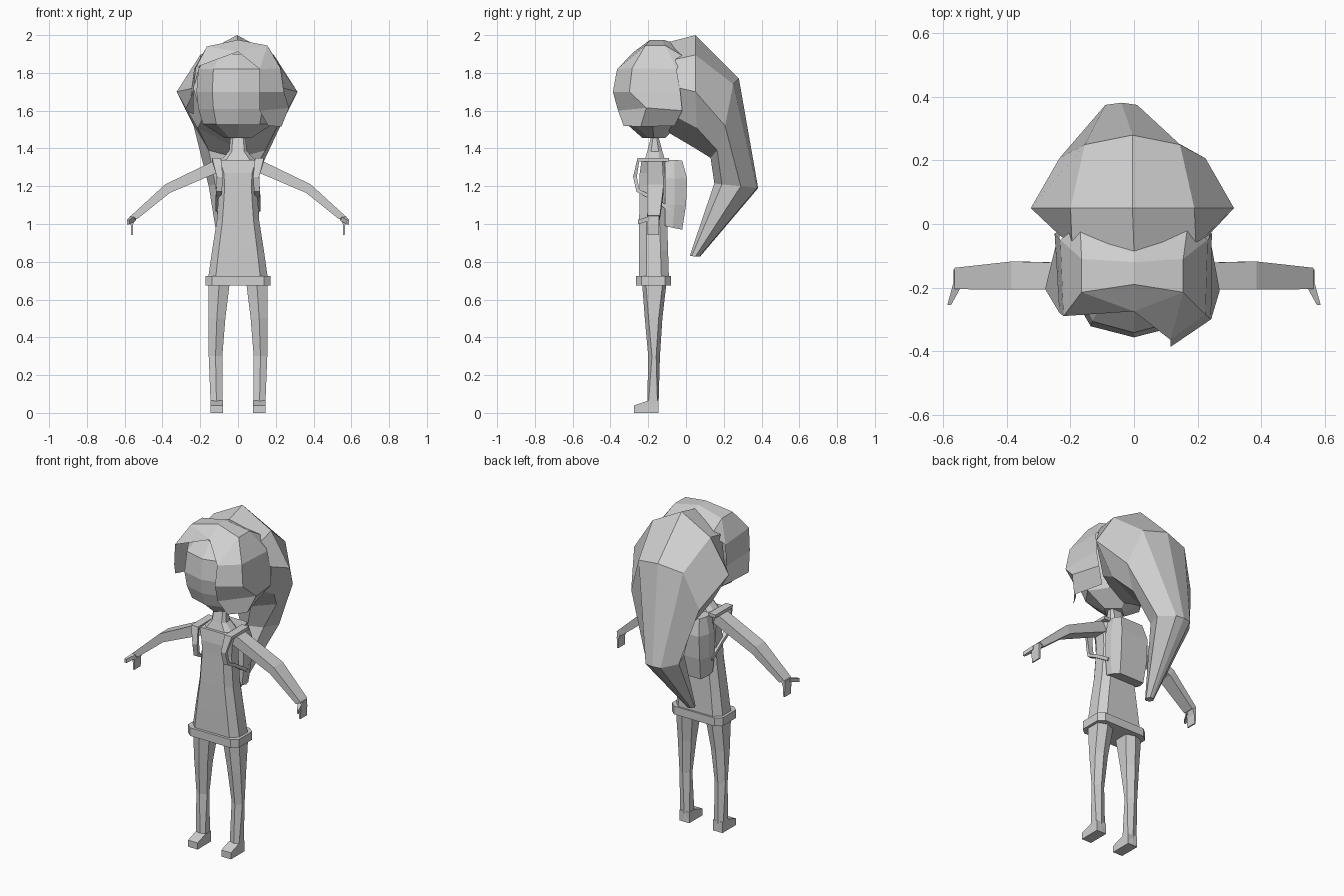
import bpy, bmesh
from mathutils import Vector

grey = bpy.data.materials.new("plain grey")
grey.diffuse_color = (0.63, 0.63, 0.63, 1)


def finish(name, bm):
    bmesh.ops.remove_doubles(bm, verts=bm.verts, dist=0.0005)
    bmesh.ops.recalc_face_normals(bm, faces=bm.faces)
    me = bpy.data.meshes.new(name)
    bm.to_mesh(me)
    bm.free()
    me.materials.append(grey)
    ob = bpy.data.objects.new(name, me)
    bpy.context.collection.objects.link(ob)
    return ob


def loft(name, rings, side=1, caps=True):
    """Skin closed rings of equal length; side=-1 flips x."""
    bm = bmesh.new()
    rows = [[bm.verts.new((p[0] * side, p[1], p[2])) for p in r] for r in rings]
    n = len(rows[0])
    for a, b in zip(rows, rows[1:]):
        for i in range(n):
            j = (i + 1) % n
            bm.faces.new((a[i], a[j], b[j], b[i]))
    if caps:
        bm.faces.new(rows[0])
        bm.faces.new(rows[-1])
    return finish(name, bm)


def chamfered(z, hx, yf, yb, cx, cy):
    """Horizontal rectangle with cut corners."""
    return [(-hx + cx, yf, z), (hx - cx, yf, z), (hx, yf + cy, z), (hx, yb - cy, z),
            (hx - cx, yb, z), (-hx + cx, yb, z), (-hx, yb - cy, z), (-hx, yf + cy, z)]


def leg_ring(z, xi, xo, yf, yb, c=0.02):
    m = (xi + xo) / 2
    return [(xi, yf + c, z), (m, yf, z), (xo, yf + c, z),
            (xo, yb - c, z), (m, yb, z), (xi, yb - c, z)]


# dress and its hem band
loft("dress", [chamfered(*r) for r in (
    (0.70, 0.16, -0.25, -0.09, 0.04, 0.04), (0.86, 0.137, -0.25, -0.095, 0.035, 0.04),
    (1.02, 0.112, -0.248, -0.10, 0.03, 0.04), (1.20, 0.10, -0.245, -0.10, 0.03, 0.04),
    (1.27, 0.105, -0.245, -0.10, 0.03, 0.04), (1.34, 0.125, -0.235, -0.10, 0.03, 0.03))])
loft("hem_band", [chamfered(z, 0.172, -0.266, -0.08, 0.035, 0.03) for z in (0.675, 0.725)])

# neck flaring into the shoulders
loft("neck", [chamfered(*r) for r in (
    (1.335, 0.095, -0.22, -0.11, 0.03, 0.03), (1.385, 0.047, -0.205, -0.125, 0.015, 0.02),
    (1.48, 0.038, -0.18, -0.15, 0.01, 0.008))])

# backpack
loft("backpack", [[(-w, y, z), (w, y, z), (w, yb, zb), (w * 0.8, yo, zo), (-w * 0.8, yo, zo), (-w, yb, zb)]
                  for w, y, z, yb, zb, yo, zo in (
    (0.105, -0.11, 0.99, -0.07, 0.98, -0.02, 0.97), (0.115, -0.11, 1.10, -0.06, 1.10, 0.0, 1.10),
    (0.115, -0.11, 1.24, -0.06, 1.24, 0.006, 1.24), (0.095, -0.11, 1.34, -0.06, 1.34, -0.02, 1.335))])

for s, tag in ((1, "right"), (-1, "left")):
    # legs with wedge feet
    loft("leg_" + tag, [leg_ring(*r) for r in (
        (0.72, 0.04, 0.155, -0.235, -0.10), (0.50, 0.067, 0.157, -0.218, -0.125),
        (0.30, 0.083, 0.155, -0.20, -0.138), (0.05, 0.083, 0.145, -0.205, -0.145, 0.006),
        (0.0, 0.08, 0.145, -0.205, -0.145, 0.0))], s)
    loft("foot_" + tag, [[(0.08, y, 0), (0.145, y, 0), (0.145, y, z), (0.08, y, z)]
                         for y, z in ((-0.275, 0.04), (-0.20, 0.065), (-0.146, 0.065))], s)
    # arms
    loft("arm_" + tag, [[(xl, yf, zl), (xl, yb, zl), (xh, yb, zh), (xh, yf, zh)]
                        for xl, zl, xh, zh, yf, yb in (
        (0.09, 1.28, 0.11, 1.343, -0.205, -0.125), (0.36, 1.165, 0.385, 1.21, -0.207, -0.118),
        (0.535, 1.025, 0.565, 1.045, -0.205, -0.138))], s)
    # hand plate hanging from the wrist, and the thumb
    loft("hand_" + tag, [[(x0, -0.205, z), (x1, -0.205, z), (x1, -0.143, z), (x0, -0.143, z)]
                         for z, x0, x1 in ((1.042, 0.54, 0.567), (1.0, 0.555, 0.568), (0.942, 0.557, 0.565))], s)
    loft("thumb_" + tag, [[(x - w, y, z - 0.012), (x + w, y, z - 0.012), (x + w, y, z + 0.012), (x - w, y, z + 0.012)]
                          for x, y, z, w in ((0.555, -0.19, 1.03, 0.015), (0.582, -0.255, 1.01, 0.006))], s)
    # backpack straps running over the shoulders
    path = [(-0.09, 1.335, 0.09, 0.137), (-0.25, 1.335, 0.09, 0.137), (-0.265, 1.25, 0.08, 0.112),
            (-0.25, 1.18, 0.085, 0.116), (-0.19, 1.15, 0.092, 0.118), (-0.08, 1.08, 0.092, 0.12)]
    rings = []
    for i, (y, z, x0, x1) in enumerate(path):
        a, b = path[max(i - 1, 0)], path[min(i + 1, len(path) - 1)]
        d = Vector((b[0] - a[0], b[1] - a[1])).normalized() * 0.015
        oy, oz = d.y, -d.x          # outward normal of the path
        rings.append([(x0, y - oy * 0.3, z - oz * 0.3), (x1, y - oy * 0.3, z - oz * 0.3),
                      (x1, y + oy, z + oz), (x0, y + oy, z + oz)])
    loft("strap_" + tag, rings, s)


# head: faceted ball flattened by rows, ridge down the middle of the face
def head_ring(z, hx, yf, yb):
    m = (yf + yb) / 2
    return [(0, yf, z), (hx * 0.62, yf + 0.035, z), (hx, m, z), (hx * 0.62, yb - 0.035, z),
            (0, yb, z), (-hx * 0.62, yb - 0.035, z), (-hx, m, z), (-hx * 0.62, yf + 0.035, z)]


loft("head", [head_ring(*r) for r in (
    (1.455, 0.07, -0.23, -0.11), (1.53, 0.185, -0.315, -0.04), (1.61, 0.21, -0.342, -0.01),
    (1.70, 0.22, -0.357, 0.0), (1.82, 0.21, -0.342, 0.0), (1.90, 0.155, -0.27, -0.05))])

# hair cap: crown, side curtains and one long front lock
P = {
    "f": (0, -0.275, 1.912), "c": (0, -0.19, 1.975), "d": (0, -0.12, 1.975), "b": (0, 0.0, 1.94),
    "r1": (0.155, -0.215, 1.945), "r2": (0.155, -0.11, 1.945), "rb": (0.17, 0.0, 1.88),
    "l1": (-0.165, -0.215, 1.94), "l2": (-0.165, -0.11, 1.94), "lb": (-0.17, 0.0, 1.88),
    # right side, front to back, top row to bottom row
    "ra": (0.115, -0.365, 1.82), "rc": (0.225, -0.285, 1.825), "re": (0.232, -0.05, 1.82),
    "ra2": (0.115, -0.387, 1.70), "rc2": (0.243, -0.30, 1.70), "re2": (0.245, -0.03, 1.70),
    "ra3": (0.115, -0.36, 1.60), "rc3": (0.27, -0.21, 1.615), "re3": (0.235, -0.02, 1.60),
    "ra4": (0.16, -0.33, 1.52), "rc4": (0.23, -0.24, 1.515), "re4": (0.18, -0.06, 1.52),
    # left side
    "la": (-0.222, -0.29, 1.83), "le": (-0.232, -0.05, 1.82),
    "la2": (-0.235, -0.28, 1.70), "le2": (-0.25, -0.03, 1.70),
    "la3": (-0.28, -0.205, 1.605), "le3": (-0.235, -0.02, 1.58),
}
faces = """f r1 c;f l1 c;c r1 r2 d;c l1 l2 d;d r2 rb b;d l2 lb b;f ra r1;ra rc r1;
r1 rc re r2;r2 re rb;f la l1;l1 la le l2;l2 le lb;ra ra2 rc2 rc;rc rc2 re2 re;
ra2 ra3 rc3 rc2;rc2 rc3 re3 re2;ra3 ra4 rc4 rc3;rc3 rc4 re4 re3;
la la2 le2 le;la2 la3 le3 le2"""
bm = bmesh.new()
V = {k: bm.verts.new(p) for k, p in P.items()}
for f in faces.split(";"):
    bm.faces.new([V[k] for k in f.split()])
finish("hair_cap", bm)


# ponytail: eight-sided rings given by top ridge, side and underside
def tail_ring(cx, top, upper, wide, low, under):
    """Each entry after cx is (half width, y, z)."""
    def q(p, s):
        return (cx + s * p[0], p[1], p[2])
    return [q(top, 1), q(upper, 1), q(wide, 1), q(low, 1),
            q(under, 1), q(low, -1), q(wide, -1), q(upper, -1)]


loft("ponytail", [
    tail_ring(0, (0, -0.085, 1.965), (0.195, -0.065, 1.87), (0.235, -0.035, 1.72),
              (0.19, -0.04, 1.56), (0, -0.12, 1.50)),
    tail_ring(-0.005, (0, 0.05, 2.0), (0.195, 0.05, 1.895), (0.32, 0.05, 1.70),
              (0.21, 0.055, 1.51), (0, 0.05, 1.40)),
    tail_ring(-0.005, (0, 0.28, 1.77), (0.15, 0.25, 1.74), (0.23, 0.207, 1.52),
              (0.15, 0.165, 1.39), (0, 0.13, 1.35)),
    tail_ring(-0.04, (0.0, 0.382, 1.19), (0.05, 0.375, 1.19), (0.115, 0.29, 1.20),
              (0.08, 0.19, 1.21), (0, 0.15, 1.215)),
    tail_ring(-0.07, (0, 0.075, 0.828), (0.012, 0.07, 0.828), (0.025, 0.05, 0.828),
              (0.015, 0.03, 0.83), (0, 0.02, 0.832))])
